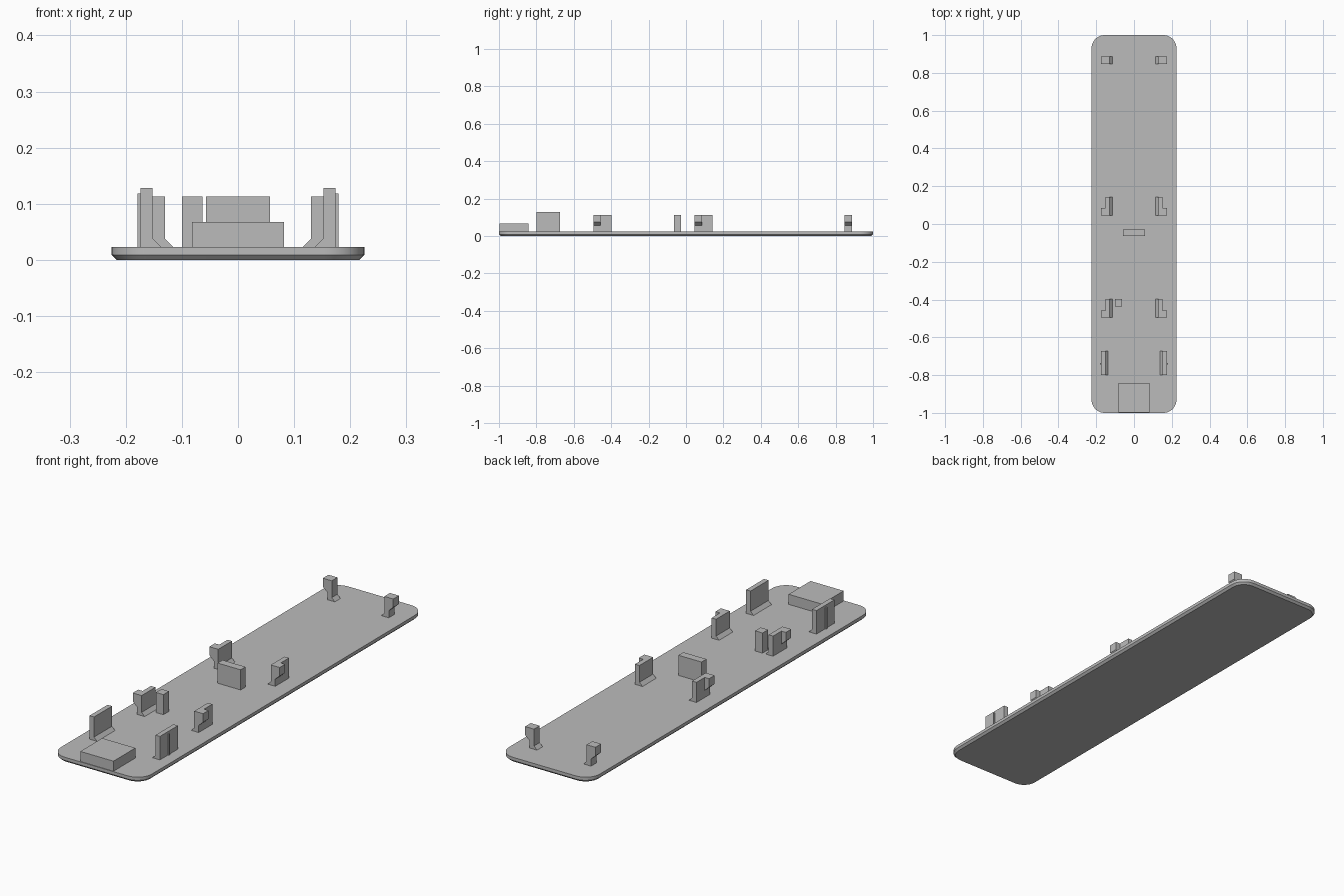
import bpy, bmesh, math

cube = bpy.data.objects.get("Cube")
if cube:
    bpy.data.objects.remove(cube, do_unlink=True)

grey = bpy.data.materials.new("plain_grey")
grey.use_nodes = True
GREY = (0.5, 0.5, 0.5, 1)
grey.diffuse_color = GREY
grey.node_tree.nodes["Principled BSDF"].inputs["Base Color"].default_value = GREY

DECK = 0.023    # height of the plate's top
SINK = 0.018    # parts start slightly inside the plate
TOP = 0.113     # height of the clips and posts


def finish(bm, name):
    bmesh.ops.recalc_face_normals(bm, faces=bm.faces)
    mesh = bpy.data.meshes.new(name)
    bm.to_mesh(mesh)
    bm.free()
    obj = bpy.data.objects.new(name, mesh)
    mesh.materials.append(grey)
    bpy.context.collection.objects.link(obj)
    return obj


def extrude(bm, profile, y0, y1, side=1):
    """Extrude an x-z profile along y; side -1 mirrors it in x."""
    verts = [bm.verts.new((side * x, y0, z)) for x, z in profile]
    face = bm.faces.new(verts)
    new = bmesh.ops.extrude_face_region(bm, geom=[face])["geom"]
    moved = [v for v in new if isinstance(v, bmesh.types.BMVert)]
    bmesh.ops.translate(bm, verts=moved, vec=(0, y1 - y0, 0))


def rect(x0, x1, z0, z1):
    return [(x0, z0), (x1, z0), (x1, z1), (x0, z1)]


def block(name, x0, x1, y0, y1, top):
    bm = bmesh.new()
    extrude(bm, rect(x0, x1, SINK, top), y0, y1)
    return finish(bm, name)


def upright(inner, outer, top, foot=0.015):
    """Wall profile with a sloped foot on the inner side."""
    return [(inner - foot, SINK), (outer, SINK), (outer, top),
            (inner, top), (inner, DECK + foot), (inner - foot, DECK)]


# Base plate: rounded corners, chamfered lower rim
bm = bmesh.new()
extrude(bm, rect(-0.225, 0.225, 0, DECK), -1, 1)
corners = [e for e in bm.edges
           if abs(e.verts[0].co.z - e.verts[1].co.z) > 0.01]
bmesh.ops.bevel(bm, geom=corners, offset=0.07, segments=10,
                profile=0.5, affect='EDGES')
rim = [e for e in bm.edges if all(v.co.z < 0.001 for v in e.verts)]
bmesh.ops.bevel(bm, geom=rim, offset=0.009, segments=1, affect='EDGES')
plate = finish(bm, "base_plate")
bpy.context.view_layer.objects.active = plate
plate.select_set(True)
bpy.ops.object.shade_smooth_by_angle(angle=math.radians(25))
plate.select_set(False)

# Plain blocks
block("front_block", -0.082, 0.082, -0.997, -0.842, 0.068)
block("middle_wall", -0.057, 0.057, -0.063, -0.028, TOP)
block("small_post", -0.1, -0.063, -0.437, -0.398, TOP)

# Clips in mirrored pairs: name, front, back, back end of the hook
CLIPS = [("front_clip", -0.495, -0.398, -0.457),
         ("middle_clip", 0.046, 0.143, 0.085),
         ("back_clip", 0.848, 0.888, 0.888)]
HOOK = [(0.14, 0.055), (0.152, 0.055), (0.174, 0.075), (0.174, TOP), (0.14, TOP)]

for side, label in ((1, "left"), (-1, "right")):
    for name, front, back, hook_end in CLIPS:
        bm = bmesh.new()
        extrude(bm, upright(0.13, 0.152, TOP), front, back, side)
        extrude(bm, HOOK, front, hook_end, side)
        finish(bm, f"{name}_{label}")

    # Tall guide wall with a thin rib on its outer face
    bm = bmesh.new()
    extrude(bm, upright(0.152, 0.174, 0.128), -0.8, -0.673, side)
    extrude(bm, rect(0.165, 0.179, SINK, 0.118), -0.743, -0.735, side)
    finish(bm, f"guide_wall_{label}")
